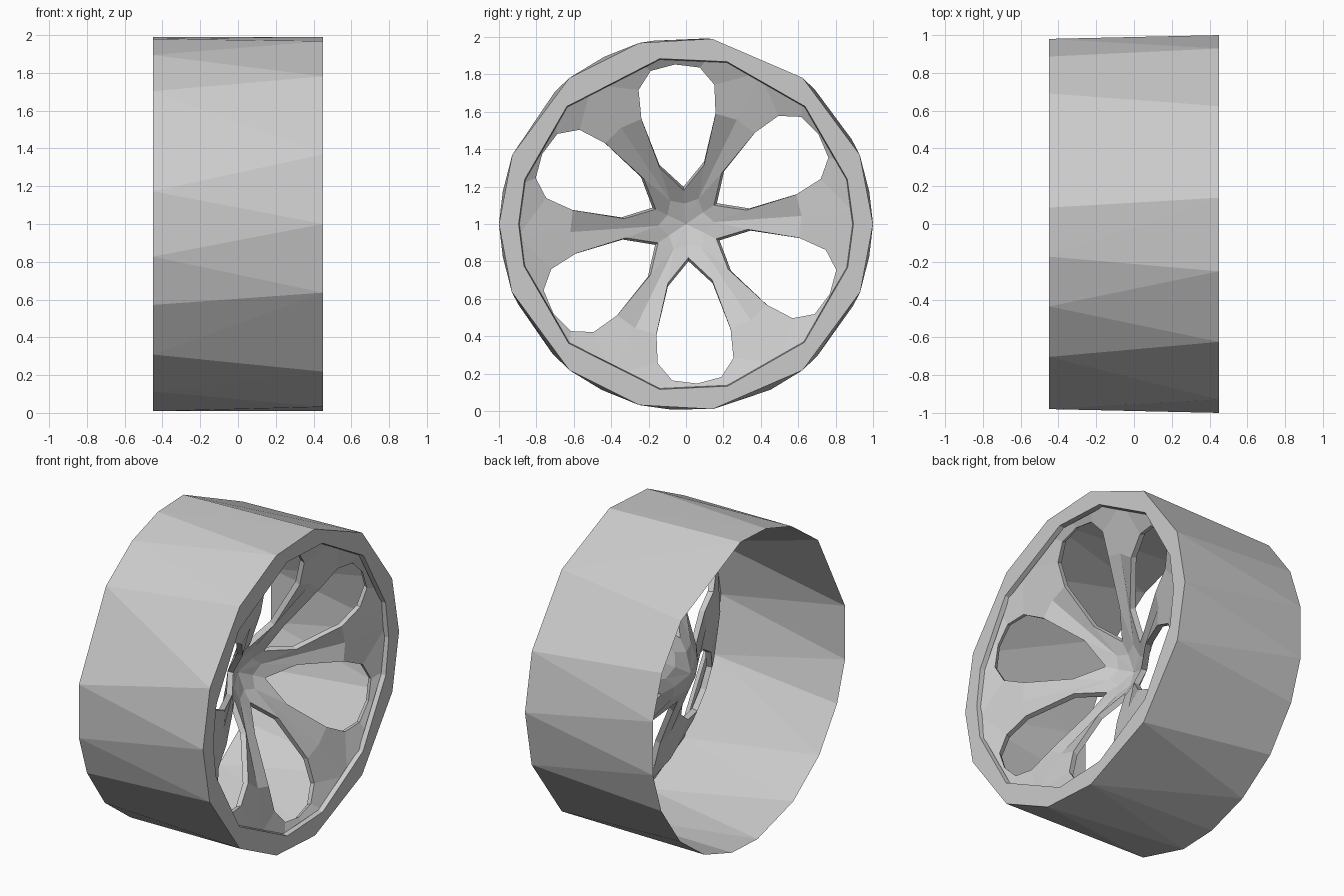
import bpy
import bmesh
from math import radians, sin, cos

cube = bpy.data.objects.get("Cube")
if cube:
    bpy.data.objects.remove(cube, do_unlink=True)

grey = bpy.data.materials.new("metal grey")
grey.use_nodes = True
colour = (0.6, 0.6, 0.6, 1)
grey.diffuse_color = colour
grey.node_tree.nodes["Principled BSDF"].inputs["Base Color"].default_value = colour

HALF = 0.45  # half the wheel width


def polar(x, angle, r):
    """Point on a circle round the axle; angle runs from +y towards +z."""
    a = radians(angle)
    return (x, r * cos(a), 1 + r * sin(a))


def finish(name, bm):
    mesh = bpy.data.meshes.new(name)
    bm.to_mesh(mesh)
    bm.free()
    mesh.materials.append(grey)
    obj = bpy.data.objects.new(name, mesh)
    bpy.context.collection.objects.link(obj)
    return obj


def ring(bm, x, angles, r):
    return [bm.verts.new(polar(x, a, r)) for a in angles]


def bridge(bm, a, b):
    for i in range(len(a)):
        j = (i + 1) % len(a)
        bm.faces.new((a[i], a[j], b[j], b[i]))


outer_angles = [0, 21.7, 51.4, 82, 104.5, 128.6, 158.3,
                180, 201.3, 231.4, 255.5, 278.2, 308.6, 338.7]
inner_angles = [0, 15.5, 44.6, 75.8, 99, 135.4, 164.6,
                180, 194.5, 225.5, 261, 284.4, 315, 345]
back_angles = [10, 27, 46, 85, 100, 116, 135, 170, 190,
               205.5, 224, 243, 265, 280, 297, 315, 334, 350]

# Barrel: hull between two unequal rings, open at both ends
bm = bmesh.new()
ring(bm, HALF, outer_angles, 1)
ring(bm, -HALF, back_angles, 0.995)
bmesh.ops.convex_hull(bm, input=bm.verts[:])
caps = [f for f in bm.faces if len({round(v.co.x, 3) for v in f.verts}) == 1]
bmesh.ops.delete(bm, geom=caps, context='FACES')
finish("barrel", bm)

# Front rim: flat band with a short lip turned inwards
bm = bmesh.new()
rim = ring(bm, HALF, outer_angles, 1)
edge = ring(bm, HALF, inner_angles, 0.895)
lip = ring(bm, HALF - 0.03, inner_angles, 0.89)
bridge(bm, rim, edge)
bridge(bm, edge, lip)
bmesh.ops.recalc_face_normals(bm, faces=bm.faces[:])
finish("front_rim", bm)

# Dish depth by radius
depth = [(0, 0.0), (0.12, 0.04), (0.18, 0.08), (0.33, 0.19),
         (0.61, 0.33), (0.85, 0.39), (0.9, 0.425)]


def dish_x(r):
    for (r0, x0), (r1, x1) in zip(depth, depth[1:]):
        if r <= r1:
            return x0 + (x1 - x0) * (r - r0) / (r1 - r0)
    return depth[-1][1]


# Spoked dish: half of one petal opening and its surround, mirrored and repeated
hole = [(0, 0.18), (21, 0.33), (19, 0.61), (15.5, 0.76), (9, 0.84), (0, 0.855)]
surround = [(0, 0.11), (30, 0.15), (30, 0.62), (30, 0.9), (12, 0.9), (0, 0.9)]
bm = bmesh.new()
for k in range(6):
    for side in (-1, 1):
        def point(p):
            return bm.verts.new(polar(dish_x(p[1]), 94 + 60 * k + side * p[0], p[1]))
        h = [point(p) for p in hole]
        s = [point(p) for p in surround]
        for i in range(5):
            bm.faces.new((h[i], h[i + 1], s[i + 1], s[i]))
        bm.faces.new((s[0], s[1], point((0, 0))))
bmesh.ops.remove_doubles(bm, verts=bm.verts[:], dist=0.001)
bm.normal_update()
for f in bm.faces:
    if f.normal.x < 0:
        f.normal_flip()
dish = finish("spoked_dish", bm)
thick = dish.modifiers.new("thickness", 'SOLIDIFY')
thick.thickness = 0.035
thick.offset = -1
